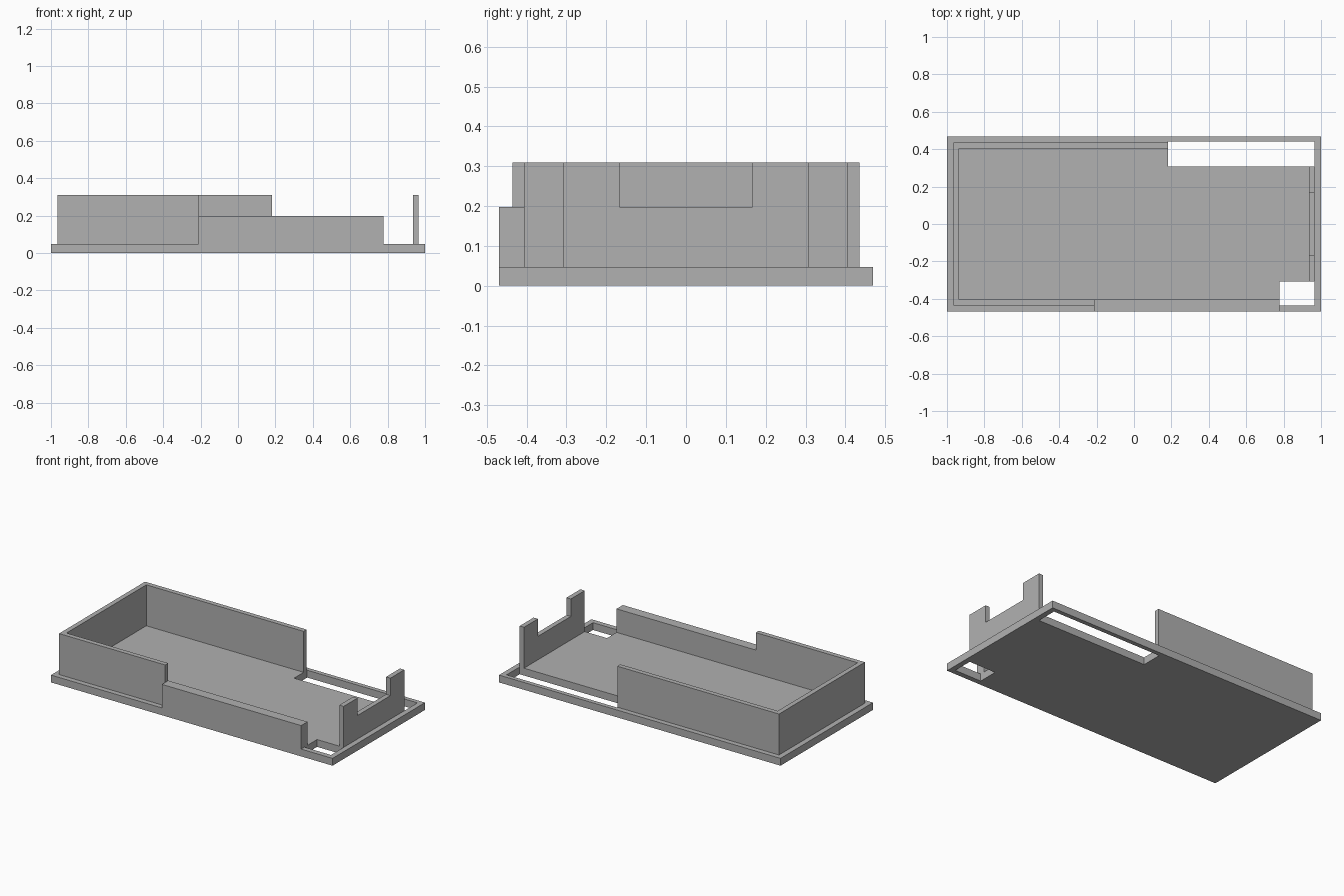
import bpy
import bmesh

cube = bpy.data.objects.get("Cube")
if cube:
    bpy.data.objects.remove(cube, do_unlink=True)

grey = bpy.data.materials.new("plain grey")
grey.use_nodes = True
colour = (0.44, 0.44, 0.44, 1)
grey.diffuse_color = colour
grey.node_tree.nodes["Principled BSDF"].inputs["Base Color"].default_value = colour

BASE_TOP, LOW_TOP, WALL_TOP = 0.047, 0.198, 0.31
OUT_X, OUT_Y = 0.966, 0.436      # outer wall faces
IN_X, IN_Y = 0.935, 0.405        # inner wall faces
EDGE_Y = 0.469                   # rim of the base
STEP_X, LOW_END, BACK_END = -0.212, 0.777, 0.183
TAB_Y = 0.308                    # half length of the end tab


def prism(name, points, offset):
    """Extrude a closed outline by an offset vector."""
    bm = bmesh.new()
    face = bm.faces.new([bm.verts.new(p) for p in points])
    result = bmesh.ops.extrude_face_region(bm, geom=[face])
    verts = [v for v in result["geom"] if isinstance(v, bmesh.types.BMVert)]
    bmesh.ops.translate(bm, verts=verts, vec=offset)
    bmesh.ops.recalc_face_normals(bm, faces=bm.faces)
    mesh = bpy.data.meshes.new(name)
    bm.to_mesh(mesh)
    bm.free()
    mesh.materials.append(grey)
    obj = bpy.data.objects.new(name, mesh)
    bpy.context.collection.objects.link(obj)
    return obj


def box(name, x0, x1, y0, y1, z0, z1):
    outline = [(x0, y0, z0), (x1, y0, z0), (x1, y1, z0), (x0, y1, z0)]
    return prism(name, outline, (0, 0, z1 - z0))


# Base plate with two rectangular openings beside the end tab
base = box("base_plate", -1, 1, -EDGE_Y, EDGE_Y, 0, BASE_TOP)
openings = [
    box("back_opening_cutter", BACK_END, OUT_X, TAB_Y, 0.441, -0.1, 0.1),
    box("front_opening_cutter", LOW_END, OUT_X, -OUT_Y, -TAB_Y, -0.1, 0.1),
]
for cutter in openings:
    cutter.hide_render = True
    cutter.hide_set(True)
    cut = base.modifiers.new(cutter.name, "BOOLEAN")
    cut.operation = "DIFFERENCE"
    cut.solver = "EXACT"
    cut.object = cutter

# Apply the cuts and discard the cutters
bpy.context.view_layer.update()
graph = bpy.context.evaluated_depsgraph_get()
cut_mesh = bpy.data.meshes.new_from_object(base.evaluated_get(graph))
base.modifiers.clear()
base.data = cut_mesh
for cutter in openings:
    bpy.data.objects.remove(cutter, do_unlink=True)

# Tall wall wrapping the front, left end and back
wall = [(STEP_X, -OUT_Y), (STEP_X, -IN_Y), (-IN_X, -IN_Y), (-IN_X, IN_Y),
        (BACK_END, IN_Y), (BACK_END, OUT_Y), (-OUT_X, OUT_Y), (-OUT_X, -OUT_Y)]
prism("tall_wall", [(x, y, BASE_TOP) for x, y in wall], (0, 0, WALL_TOP - BASE_TOP))

# Low, thick front wall flush with the rim
box("low_front_wall", STEP_X, LOW_END, -EDGE_Y, -IN_Y, BASE_TOP, LOW_TOP)

# Notched end tab
notch = 0.167
half = [(TAB_Y, BASE_TOP), (TAB_Y, WALL_TOP), (notch, WALL_TOP), (notch, LOW_TOP)]
profile = half + [(-y, z) for y, z in reversed(half)]
prism("notched_end_tab", [(IN_X, y, z) for y, z in profile], (OUT_X - IN_X, 0, 0))
